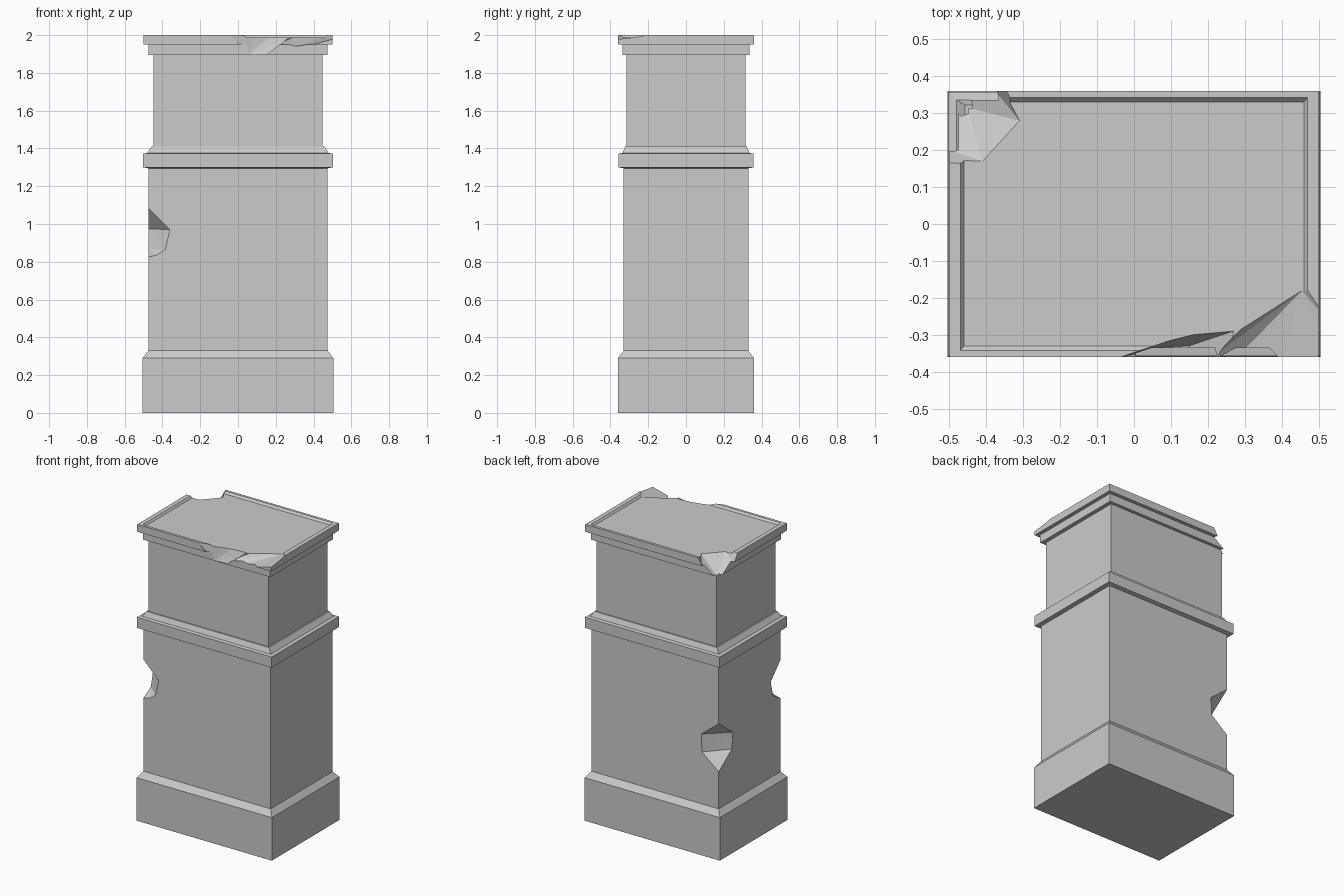
import bpy, bmesh

# Stepped profile of the pedestal: half width, half depth, height
PROFILE = [
    (.505, .36, 0), (.505, .36, .29),                 # plinth
    (.475, .33, .33), (.475, .33, 1.295),             # lower shaft
    (.502, .358, 1.30), (.502, .358, 1.372),          # middle band
    (.48, .336, 1.376), (.458, .322, 1.41),           # band slope
    (.448, .314, 1.41), (.448, .314, 1.895),          # upper shaft
    (.475, .336, 1.895), (.475, .336, 1.95),          # cap step
    (.50, .36, 1.95), (.50, .36, 2.0),                # cap
    (.47, .342, 2.0), (.46, .33, 1.987),              # recessed top panel
]


def finish(bm, name):
    bmesh.ops.recalc_face_normals(bm, faces=bm.faces[:])
    mesh = bpy.data.meshes.new(name)
    bm.to_mesh(mesh)
    bm.free()
    obj = bpy.data.objects.new(name, mesh)
    bpy.context.collection.objects.link(obj)
    return obj


def rect_loft(name, profile):
    bm = bmesh.new()
    rings = [[bm.verts.new((sx * x, sy * y, z))
              for sx, sy in ((-1, -1), (1, -1), (1, 1), (-1, 1))]
             for x, y, z in profile]
    for a, b in zip(rings, rings[1:]):
        for i in range(4):
            j = (i + 1) % 4
            bm.faces.new((a[i], a[j], b[j], b[i]))
    bm.faces.new(rings[0][::-1])
    bm.faces.new(rings[-1])
    return finish(bm, name)


def chip(target, name, points):
    """Knock the convex hull of the points out of the target."""
    bm = bmesh.new()
    for p in points:
        bm.verts.new(p)
    res = bmesh.ops.convex_hull(bm, input=bm.verts[:])
    loose = [v for v in bm.verts if not v.link_faces]
    bmesh.ops.delete(bm, geom=loose, context='VERTS')
    cutter = finish(bm, name)
    cutter.hide_render = True
    mod = target.modifiers.new(name, 'BOOLEAN')
    mod.operation = 'DIFFERENCE'
    mod.solver = 'EXACT'
    mod.object = cutter
    bpy.context.view_layer.objects.active = target
    bpy.ops.object.modifier_apply(modifier=name)
    bpy.data.objects.remove(cutter)


pedestal = rect_loft("pedestal", PROFILE)

# Chip in the front left edge of the lower shaft
chip(pedestal, "front_edge_chip", [
    (-.475, -.33, 1.085), (-.36, -.33, .97), (-.385, -.33, .865),
    (-.43, -.33, .835), (-.475, -.33, .825), (-.475, -.225, .975),
    (-.475, -.25, .87), (-.55, -.40, .95)])

# Chip in the back left edge of the lower shaft
chip(pedestal, "back_edge_chip", [
    (-.475, .33, .905), (-.345, .33, .80), (-.35, .33, .68),
    (-.475, .33, .58), (-.475, .18, .79), (-.475, .19, .68),
    (-.55, .40, .74)])

# Broken back left corner of the cap
chip(pedestal, "cap_corner_chip", [
    (-.53, .16, 2.01), (-.41, .17, 1.987), (-.31, .28, 1.987),
    (-.35, .38, 2.01), (-.45, .315, 1.885), (-.53, .21, 1.93),
    (-.40, .39, 1.93), (-.56, .42, 1.885), (-.56, .42, 2.08),
    (-.41, .17, 2.06), (-.31, .28, 2.06)])

# Broken front edge of the cap, deep notch
chip(pedestal, "cap_front_notch", [
    (-.05, -.365, 2.005), (.09, -.318, 1.987), (.16, -.30, 1.987),
    (.27, -.29, 1.987), (.06, -.335, 1.897), (.15, -.33, 1.897),
    (.225, -.35, 1.955), (.02, -.37, 1.955), (.06, -.45, 1.897),
    (.15, -.45, 1.897), (.23, -.45, 1.955), (-.05, -.45, 2.06),
    (.27, -.45, 2.06), (.16, -.30, 2.06), (.27, -.29, 2.06)])

# Broken front right corner of the cap, shallow slope
chip(pedestal, "cap_front_slope", [
    (.22, -.355, 1.957), (.29, -.285, 1.987), (.455, -.18, 1.987),
    (.47, -.173, 2.003), (.53, -.27, 2.0), (.27, -.37, 1.93),
    (.40, -.37, 1.95), (.53, -.37, 1.985), (.27, -.45, 1.93),
    (.40, -.45, 1.95), (.53, -.45, 1.985), (.22, -.45, 1.957),
    (.29, -.285, 2.06), (.455, -.18, 2.06), (.47, -.173, 2.06),
    (.53, -.27, 2.06), (.53, -.45, 2.06), (.22, -.45, 2.06)])
